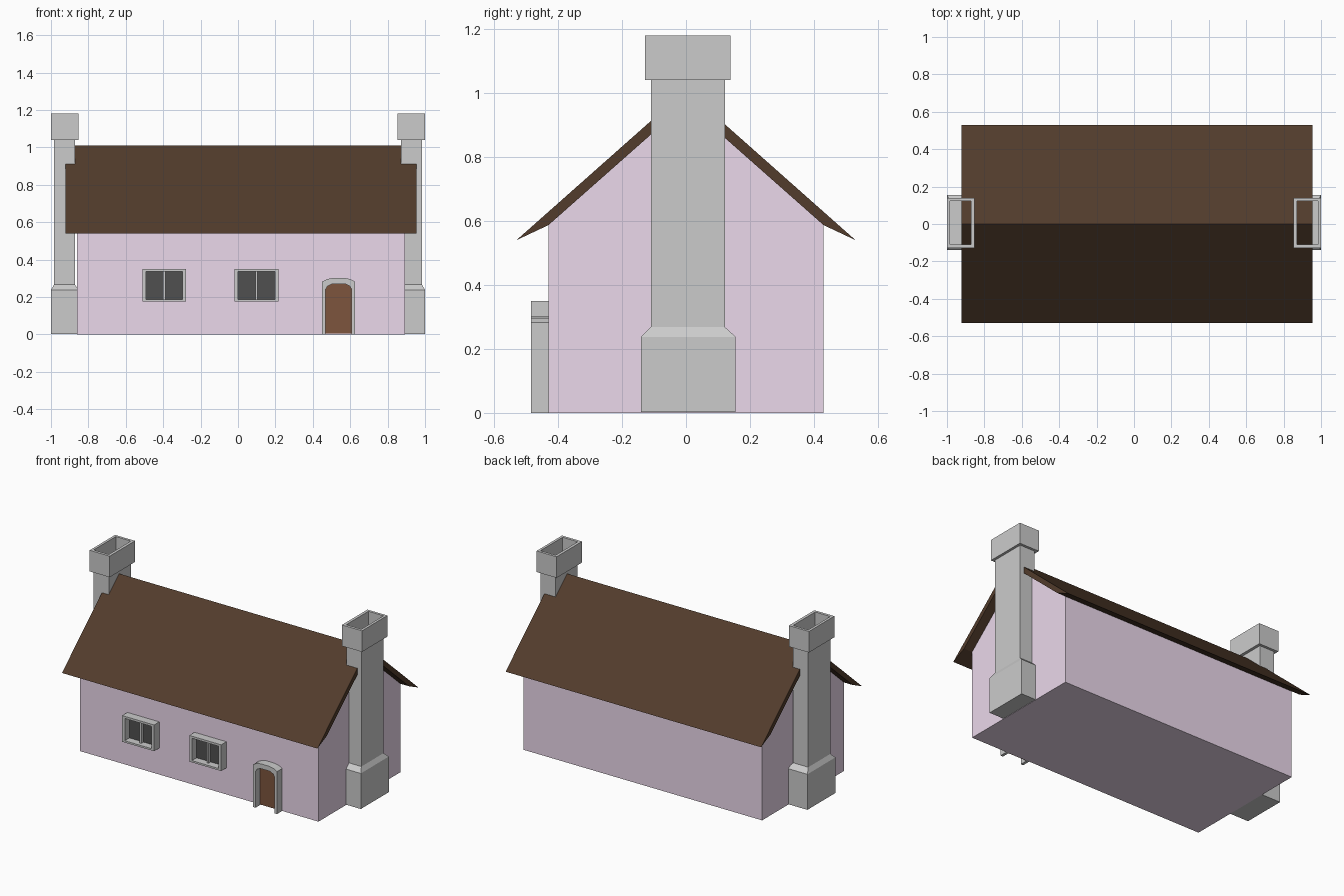
import bpy, bmesh

if "Cube" in bpy.data.objects:
    bpy.data.objects.remove(bpy.data.objects["Cube"])


def material(name, rgb):
    m = bpy.data.materials.new(name)
    m.diffuse_color = (*rgb, 1)
    m.use_nodes = True
    m.node_tree.nodes["Principled BSDF"].inputs["Base Color"].default_value = m.diffuse_color
    return m


PINK = material("pink_plaster", (0.83, 0.69, 0.83))
BROWN = material("dark_thatch", (0.084, 0.045, 0.025))
WOOD = material("door_wood", (0.205, 0.091, 0.048))
GLASS = material("dark_glass", (0.08, 0.08, 0.08))


def loft(name, rings, mat=None, caps=(False, False), closed=False):
    """Skin a list of equal-length point rings."""
    bm = bmesh.new()
    loops = [[bm.verts.new(p) for p in r] for r in rings]
    pairs = list(zip(loops, loops[1:]))
    if closed:
        pairs.append((loops[-1], loops[0]))
    n = len(loops[0])
    for a, b in pairs:
        for i in range(n):
            j = (i + 1) % n
            bm.faces.new((a[i], a[j], b[j], b[i]))
    if caps[0]:
        bm.faces.new(loops[0][::-1])
    if caps[1]:
        bm.faces.new(loops[-1])
    bmesh.ops.recalc_face_normals(bm, faces=bm.faces)
    me = bpy.data.meshes.new(name)
    bm.to_mesh(me)
    bm.free()
    ob = bpy.data.objects.new(name, me)
    bpy.context.collection.objects.link(ob)
    if mat:
        me.materials.append(mat)
    return ob


def prism_x(name, prof, x0, x1, mat):
    return loft(name, [[(x, y, z) for y, z in prof] for x in (x0, x1)], mat, (True, True))


def prism_y(name, prof, y0, y1, mat=None):
    return loft(name, [[(x, y, z) for x, z in prof] for y in (y0, y1)], mat, (True, True))


def rect(x0, x1, z0, z1):
    return [(x0, z0), (x1, z0), (x1, z1), (x0, z1)]


# House body and gabled roof
prism_x("house_walls", [(-.43, 0), (.43, 0), (.43, .587), (0, .967), (-.43, .587)],
        -.86, .892, PINK)
prism_x("roof", [(-.53, .54), (0, 1.01), (.53, .54), (.43, .587), (0, .967), (-.43, .587)],
        -.922, .954, BROWN)


# Hollow chimneys: wide foot, shaft, overhanging cap, open flue
def chimney(name, s):
    def ring(xi, xo, y0, y1, z):
        return [(s * xi, y0, z), (s * xo, y0, z), (s * xo, y1, z), (s * xi, y1, z)]
    foot = (.855, 1.0, -.14, .155)
    shaft = (.872, .983, -.11, .122)
    cap = (.853, 1.0, -.128, .139)
    steps = [(foot, .002), (foot, .238), (shaft, .268), (shaft, 1.04),
             (cap, 1.04), (cap, 1.18), (shaft, 1.18), (shaft, 1.045)]
    loft(name, [ring(*r, z) for r, z in steps], caps=(True, False))


chimney("chimney_left", -1)
chimney("chimney_right", 1)


# Two-pane windows with a deep frame
def window(name, x):
    outer = rect(x - .117, x + .117, .176, .35)
    inner = rect(x - .098, x + .098, .188, .336)
    rings = [(outer, -.428), (outer, -.485), (inner, -.485), (inner, -.428)]
    loft(name + "_frame", [[(px, y, pz) for px, pz in r] for r, y in rings], closed=True)
    prism_y(name + "_mullion", rect(x - .006, x + .006, .187, .337), -.46, -.428)
    prism_y(name + "_panes", rect(x - .1, x + .1, .186, .338), -.436, -.428, GLASS)


window("window_left", -.394)
window("window_right", .099)

# Arched door and surround, both from half profiles mirrored about the door centre
CX = .538


def mirrored(half):
    return [(CX - dx, z) for dx, z in half] + [(CX + dx, z) for dx, z in half[::-1]]


outer = mirrored([(.088, 0), (.088, .282), (.062, .296), (.03, .302)])
inner = mirrored([(.07, 0), (.07, .24), (.06, .258), (.035, .27)])
prism_y("door_surround", outer + inner[::-1], -.485, -.428)
prism_y("door", [(x, max(z, .004)) for x, z in inner], -.438, -.428, WOOD)
